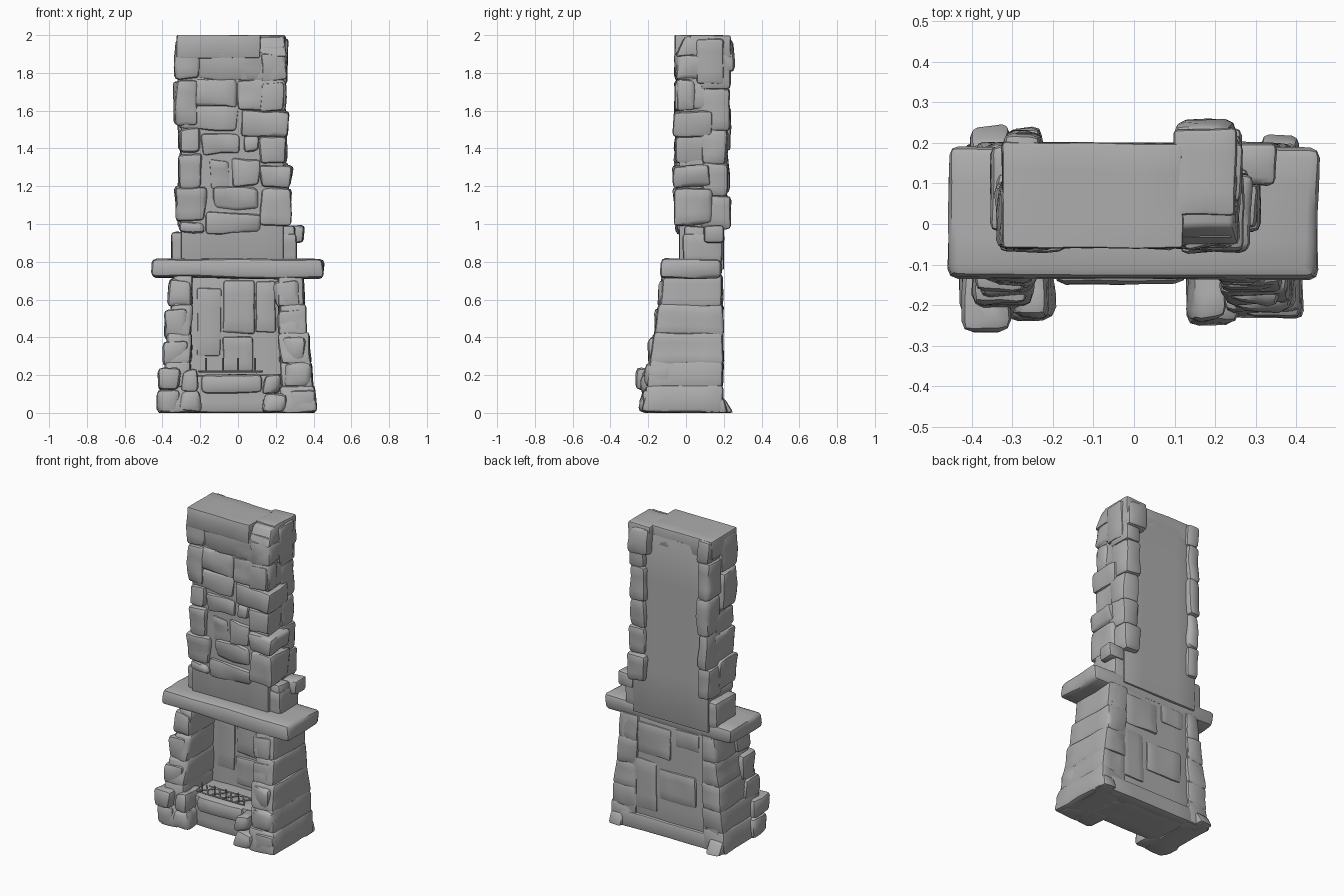
import bpy
import bmesh
import random
from mathutils import Vector, noise
from math import radians

random.seed(4)
cube = bpy.data.objects.get("Cube")
if cube:
    bpy.data.objects.remove(cube, do_unlink=True)

stone_grey = bpy.data.materials.new("stone_grey")
stone_grey.use_nodes = True
GREY = (0.42, 0.42, 0.42, 1)
stone_grey.diffuse_color = GREY
stone_grey.node_tree.nodes["Principled BSDF"].inputs["Base Color"].default_value = GREY


def jitter(amount):
    return Vector([random.uniform(-amount, amount) for _ in range(3)])


def block(name, x, y, z, rough=0.006, round_edge=0.018, top=None):
    """Worn stone between ranges; top gives other (x, y) ranges at its upper end."""
    bm = bmesh.new()
    bmesh.ops.create_cube(bm, size=1)
    upper_x, upper_y = top or (x, y)
    for v in bm.verts:
        bx, by = (upper_x, upper_y) if v.co.z > 0 else (x, y)
        v.co = (bx[v.co.x > 0], by[v.co.y > 0], z[v.co.z > 0])
        v.co += jitter(rough)
    # Round the edges, then divide the long faces and wear them unevenly
    bmesh.ops.bevel(bm, geom=bm.edges[:], offset=round_edge, segments=2,
                    profile=0.5, affect='EDGES', clamp_overlap=True)
    for _ in range(2):
        long_edges = [e for e in bm.edges if e.calc_length() > 0.06]
        bmesh.ops.subdivide_edges(bm, edges=long_edges, cuts=1, use_grid_fill=True)
    offset = jitter(20)
    for v in bm.verts:
        v.co += noise.noise_vector(v.co * 9 + offset) * rough * 1.3
        v.co.z = min(max(v.co.z, 0), 2)
    bmesh.ops.recalc_face_normals(bm, faces=bm.faces)
    mesh = bpy.data.meshes.new(name)
    bm.to_mesh(mesh)
    bm.free()
    mesh.materials.append(stone_grey)
    mesh.shade_smooth()
    mesh.set_sharp_from_angle(angle=radians(40))
    bpy.context.collection.objects.link(bpy.data.objects.new(name, mesh))


def stones(prefix, rows, y_of, rough=0.009, round_edge=0.02):
    """Face stones from rows of (x0, x1, z0, z1) in hundredths."""
    for i, row in enumerate(rows):
        x0, x1, z0, z1 = (n / 100 for n in row)
        block(f"{prefix}_{i + 1}", (x0, x1), y_of((z0 + z1) / 2), (z0, z1), rough, round_edge)


# Chimney stack and the wider throat above the shelf
block("chimney_core", (-0.30, 0.24), (-0.035, 0.2), (0.76, 1.94), 0.001, 0.004)
block("chimney_throat", (-0.355, 0.31), (-0.015, 0.19), (0.79, 0.955), 0.005, 0.02)
block("throat_corner_stone", (0.24, 0.35), (0.1, 0.2), (0.9, 0.99), 0.005)
block("throat_side_stone", (0.18, 0.305), (-0.01, 0.1), (0.82, 0.99), 0.005)

# Top course, with a chipped, sloping front corner on the left
block("cap_stone", (-0.325, 0.12), (-0.058, 0.2), (1.88, 2.0), 0.003, 0.008)
block("cap_rear_stone", (0.1, 0.25), (0.02, 0.235), (1.88, 2.0), 0.004, 0.012)
block("cap_chipped_stone", (0.09, 0.255), (-0.058, 0.12), (1.89, 1.995), 0.004, 0.012,
      ((0.11, 0.25), (-0.01, 0.12)))
block("cap_side_stone", (0.17, 0.265), (0.05, 0.2), (1.74, 1.98), 0.006)

# Stones on the chimney front
front_rows = [
    (-32, 13, 176, 192), (0, 25, 176, 189),
    (-23, 0, 162, 177), (-1, 25, 160, 176), (-31, 0, 150, 163),
    (-19, 0, 137, 148), (3, 11, 138, 147), (-15, -4, 118, 134),
    (-4, 11, 120, 135), (-13, 11, 107, 120), (-17, 12, 95, 106)]
stones("chimney_front_stone", front_rows, lambda z: (-0.052, 0.05))


# Corner stones wrapping each flank
def flank_depth(z):
    return -0.06, 0.115 + random.uniform(-0.02, 0.03)


left_corner = [(12, 26, 176, 190), (12, 25, 160, 175), (2, 27, 146, 160),
               (11, 25, 132, 147), (11, 28, 119, 131), (12, 28, 100, 119)]
right_corner = [(-33, -20, 177, 198), (-34, -21, 152, 176), (-31, -20, 138, 151),
                (-31, -20, 119, 137), (-33, -17, 102, 119), (-31, -18, 95, 101)]
stones("left_corner_stone", left_corner, flank_depth)
stones("right_corner_stone", right_corner, flank_depth)

# Rear edge stones standing slightly proud of the flat back
for side, outer, inner in (("left", 0.26, 0.14), ("right", -0.32, -0.23)):
    z = 0.97
    while z < 1.88:
        height = min(random.uniform(0.16, 0.24), 1.99 - z)
        out = outer + random.uniform(-0.015, 0.01)
        block(f"{side}_rear_stone", sorted((out, inner)),
              (0.08, 0.225 + random.uniform(-0.01, 0.015)), (z, z + height + 0.01), 0.007, 0.025)
        z += height
block("top_rear_stone", (0.1, 0.25), (0.1, 0.262), (1.8, 1.985), 0.006, 0.03,
      ((0.1, 0.24), (0.1, 0.25)))

# Shelf
block("mantel", (-0.457, 0.452), (-0.138, 0.192), (0.715, 0.81), 0.007, 0.024)


# Sloping outline of the lower part
def front_y(z):
    return -0.235 + 0.155 * z


def half_width(z):
    return 0.405 - 0.1 * z


# Fireplace side walls in tapered courses
courses = [0, 0.13, 0.26, 0.41, 0.56, 0.72]
for side, sign, inner, foot_y in (("left", 1, 0.215, 0.222), ("right", -1, 0.245, 0.25)):
    for i, (z0, z1) in enumerate(zip(courses, courses[1:])):
        def span(z):
            return sorted((sign * (half_width(z) + 0.007), sign * (inner + 0.015 - 0.03 * z)))
        block(f"{side}_wall_course_{i + 1}", span(z0), (front_y(z0), 0.196), (z0, z1 + 0.015),
              0.007, 0.02, (span(z1), (front_y(z1), 0.196)))
    block(f"{side}_wall_core", sorted((sign * 0.38, sign * (inner + 0.015))), (-0.2, 0.19),
          (0, 0.73), 0.001, 0.004, (sorted((sign * 0.315, sign * inner)), (-0.1, 0.19)))
    block(f"{side}_rear_foot", sorted((sign * 0.31, sign * 0.41)), (0.1, foot_y), (0, 0.08),
          0.005, 0.018, (sorted((sign * 0.31, sign * 0.4)), (0.1, 0.2)))


# Stones framing the opening
def jamb_depth(z):
    return front_y(z) - 0.01, front_y(z) + 0.14


right_jamb = [(-37, -24, 56, 71), (-39, -26, 38, 55), (-40, -27, 25, 38), (-43, -30, 0, 13)]
left_jamb = [(20, 33, 56, 70), (21, 34, 41, 55), (23, 36, 27, 41),
             (24, 39, 13, 27), (27, 41, 0, 13)]
stones("right_jamb_stone", right_jamb, jamb_depth, round_edge=0.03)
stones("left_jamb_stone", left_jamb, jamb_depth, round_edge=0.03)
block("right_toe_stone", (-0.42, -0.31), (-0.268, -0.1), (0.12, 0.24), 0.007, 0.028)
inner_feet = [(-31, -20, 0, 12), (-30, -21, 11, 23), (13, 26, 0, 10), (13, 23, 10, 20)]
stones("inner_foot_stone", inner_feet, lambda z: (-0.25 + 0.12 * z, -0.05), round_edge=0.028)

# Firebox back, hearth and the stones set in them
block("firebox_back", (-0.3, 0.28), (0.1, 0.182), (0, 0.78), 0.003, 0.004)
block("rear_sill", (-0.34, 0.34), (0.12, 0.197), (0, 0.1), 0.004, 0.012)
block("hearth", (-0.26, 0.24), (-0.13, 0.15), (0, 0.2), 0.004, 0.015)
block("hearth_front_stone", (-0.2, 0.13), (-0.148, 0), (0.1, 0.205), 0.004, 0.03)
firebox_rows = [(-22, -9, 30, 66), (-8, 9, 42, 70), (9, 20, 43, 70), (-8, 8, 22, 40)]
stones("firebox_stone", firebox_rows, lambda z: (0.09, 0.16), 0.004, 0.012)
rear_rows = [(-22, -5, 60, 72), (-2, 22, 50, 70), (-20, 6, 24, 43), (8, 24, 14, 46)]
stones("rear_panel_stone", rear_rows, lambda z: (0.13, 0.19), 0.004, 0.012)


# Fire grate
def bar(name, points):
    curve = bpy.data.curves.new(name, 'CURVE')
    curve.dimensions = '3D'
    curve.bevel_depth = 0.005
    curve.bevel_resolution = 0
    curve.use_fill_caps = True
    spline = curve.splines.new('POLY')
    spline.points.add(len(points) - 1)
    for p, co in zip(spline.points, points):
        p.co = (*co, 1)
    curve.materials.append(stone_grey)
    bpy.context.collection.objects.link(bpy.data.objects.new(name, curve))


for y in (-0.12, -0.02):
    bar("grate_rail", [(-0.19, y, 0.22), (0.12, y, 0.22)])
for x in (-0.17, -0.08, 0.0, 0.09):
    bar("grate_upright", [(x, -0.12, 0.22), (x, -0.125, 0.29)])
    for lean in (-0.04, 0.04):
        bar("grate_brace", [(x - lean, -0.02, 0.22), (x + lean, -0.12, 0.22)])
